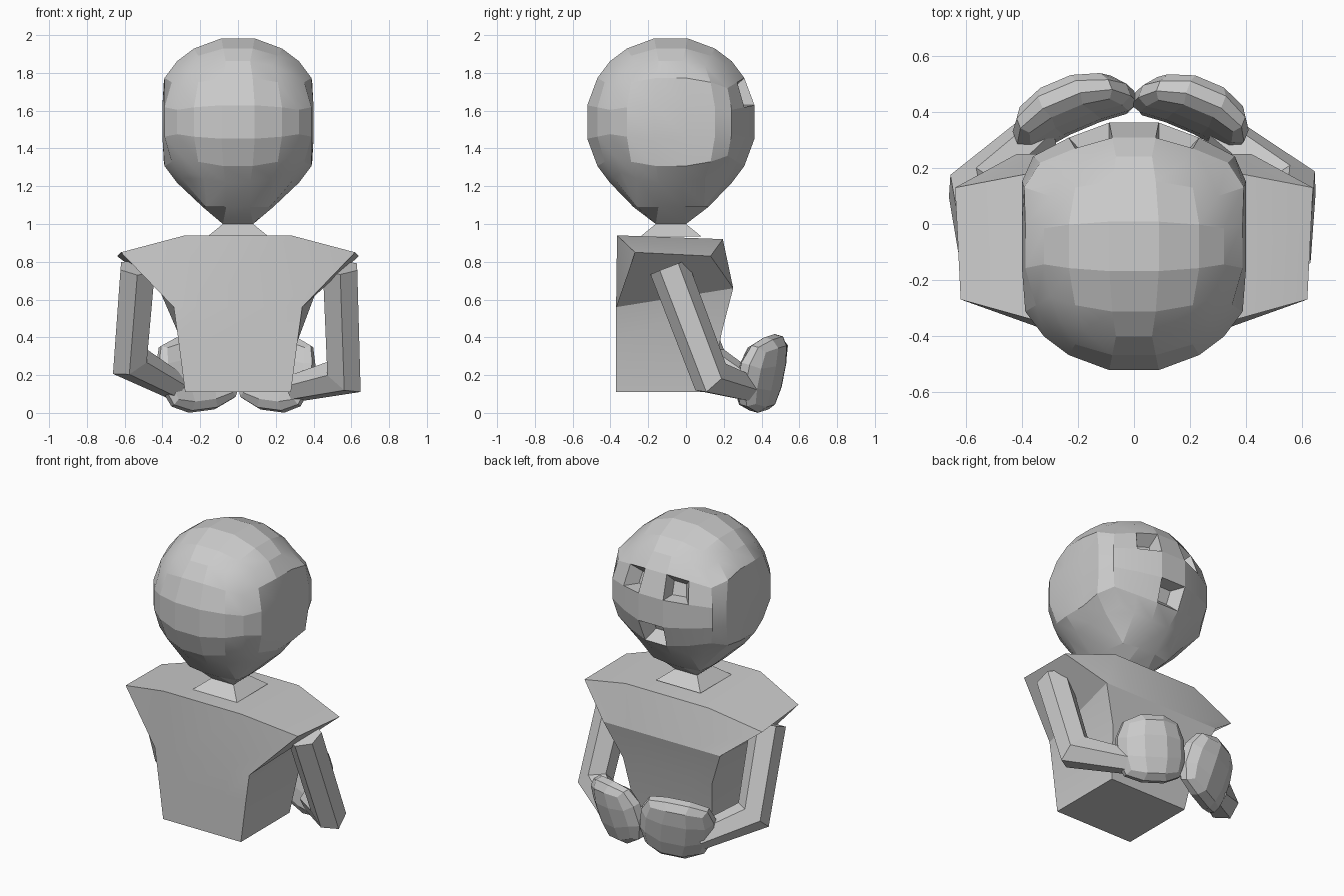
import bpy, bmesh, math
from mathutils import Vector, Matrix

if "Cube" in bpy.data.objects:
    bpy.data.objects.remove(bpy.data.objects["Cube"])


def finish(name, bm, smooth=None):
    bmesh.ops.recalc_face_normals(bm, faces=bm.faces)
    me = bpy.data.meshes.new(name)
    bm.to_mesh(me)
    bm.free()
    ob = bpy.data.objects.new(name, me)
    bpy.context.collection.objects.link(ob)
    if smooth:
        bpy.ops.object.select_all(action='DESELECT')
        ob.select_set(True)
        bpy.context.view_layer.objects.active = ob
        bpy.ops.object.shade_smooth_by_angle(angle=math.radians(smooth))
    return ob


def grid_cube(cuts):
    bm = bmesh.new()
    bmesh.ops.create_cube(bm, size=2)
    bmesh.ops.subdivide_edges(bm, edges=bm.edges[:], cuts=cuts, use_grid_fill=True)
    return bm


def loft(bm, rings):
    """Skin equal-length closed rings; returns the vertex rings."""
    vr = [[bm.verts.new(p) for p in r] for r in rings]
    n = len(rings[0])
    for a, b in zip(vr, vr[1:]):
        for i in range(n):
            j = (i + 1) % n
            bm.faces.new((a[i], a[j], b[j], b[i]))
    return vr


# Head: five-segment cube projected to a ball, sides flattened, chin drawn to the neck
bm = grid_cube(4)
holes = []
for f in bm.faces:
    c = f.calc_center_median()
    if c.y > .99:
        if abs(abs(c.x) - .4) < .05 and abs(c.z - .4) < .05:
            holes.append(f)
        elif abs(c.x) < .05 and abs(c.z + .4) < .05:
            holes.append(f)
for v in bm.verts:
    q = v.co.copy()
    p = q.normalized() * .46
    if abs(p.x) > .28 and p.y > .2:
        p.x *= 1.12
    p.x = max(-.4, min(.4, p.x))
    p.z += 1.54
    if q.z < -.99:
        m = max(abs(q.x), abs(q.y))
        if m < .3:
            p = Vector((.08 * q.x / .2, .08 * q.y / .2, 1.0))
        elif m < .7:
            p.x *= .8
            p.y *= .85
            p.z = 1.09
    v.co = p + Vector((0, -.08, 0))
# Eye and mouth sockets
bm.normal_update()
for f in holes:
    n = f.normal.copy()
    r = bmesh.ops.extrude_discrete_faces(bm, faces=[f])['faces'][0]
    c = r.calc_center_median()
    for v in r.verts:
        v.co = c + (v.co - c) * .55 - n * .08
finish("head", bm, 15)

# Neck flare
bm = bmesh.new()
rings = [[(sx * h, -.08 + sy * h, z) for sx, sy in ((-1, -1), (1, -1), (1, 1), (-1, 1))]
         for h, z in ((.16, .935), (.08, 1.0))]
loft(bm, rings)
finish("neck", bm)


# Torso: eight-point rings flaring out into pointed shoulders
def torso_ring(front, back):
    """Each half: (outer x, y, z), (inner x, y, z)."""
    (fo, fi), (bo, bi) = front, back
    neg = lambda p: (-p[0], p[1], p[2])
    return [neg(fo), neg(fi), fi, fo, bo, bi, neg(bi), neg(bo)]


rings = [
    torso_ring(((.28, -.37, .11), (.14, -.37, .11)), ((.28, .13, .11), (.14, .13, .11))),
    torso_ring(((.315, -.37, .38), (.16, -.37, .38)), ((.32, .19, .43), (.16, .19, .43))),
    torso_ring(((.34, -.37, .56), (.2, -.37, .56)), ((.42, .25, .66), (.22, .25, .66))),
    torso_ring(((.62, -.27, .85), (.28, -.365, .94)), ((.64, .13, .83), (.3, .195, .92))),
]
bm = bmesh.new()
vr = loft(bm, rings)
bm.faces.new(vr[0])
t = vr[-1]
for quad in ((0, 1, 6, 7), (1, 2, 5, 6), (2, 3, 4, 5)):
    bm.faces.new([t[i] for i in quad])
finish("torso", bm, 20)


# Arms: six-sided tube through shoulder, elbow and wrist
def arm(name, pts, radii):
    pts = [Vector(p) for p in pts]
    dirs = [(b - a).normalized() for a, b in zip(pts, pts[1:])]
    planes = [dirs[0], (dirs[0] + dirs[1]).normalized(), dirs[1]]
    d = dirs[0]
    u = d.cross(Vector((0, 1, 0))).normalized()
    w = d.cross(u)
    rings = []
    for i, (p, r) in enumerate(zip(pts, radii)):
        along = dirs[max(0, i - 1)]
        if i == 2:
            rot = dirs[0].rotation_difference(dirs[1])
            u, w = rot @ u, rot @ w
        ring = []
        for k in range(6):
            a = math.tau * (k + .5) / 6
            o = (u * math.cos(a) + w * math.sin(a)) * r
            o -= along * (o.dot(planes[i]) / along.dot(planes[i]))
            ring.append(p + o)
        rings.append(ring)
    bm = bmesh.new()
    vr = loft(bm, rings)
    bm.faces.new(vr[0])
    bm.faces.new(vr[-1])
    finish(name, bm)


arm("right_arm", [(.54, -.09, .77), (.56, .13, .19), (.3, .33, .13)], (.105, .1, .075))
arm("left_arm", [(-.53, -.09, .77), (-.57, .12, .27), (-.33, .34, .14)], (.105, .1, .075))


# Hands: flattened three-segment balls leaning outwards, meeting at the middle
def hand(name, centre, s, half):
    bm = grid_cube(2)
    length = Vector((-.9 * s, .38, .12)).normalized()
    height = Vector((.12 * s, .22, .95))
    height = (height - length * height.dot(length)).normalized()
    thick = length.cross(height)
    for v in bm.verts:
        p = v.co.lerp(v.co.normalized() * 1.15, .8)
        bend = .05 * (1 - p.x * p.x)
        side = 1 if thick.y > 0 else -1
        v.co = (Vector(centre) + length * p.x * half + height * p.z * .195
                + thick * (p.y * .07 + side * bend))
    finish(name, bm)


hand("right_hand", (.2, .385, .22), 1, .2)
hand("left_hand", (-.21, .385, .22), -1, .215)
